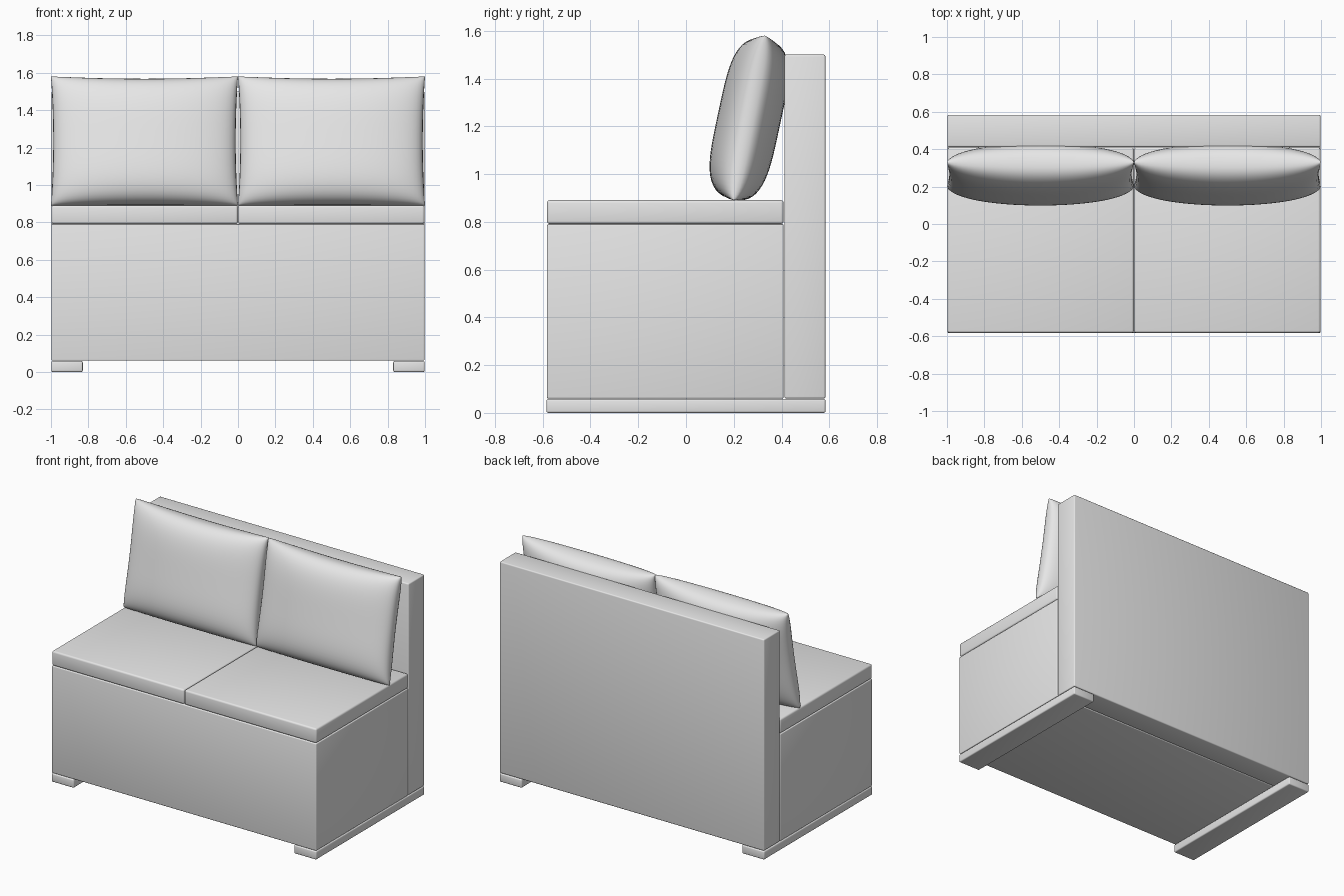
import bpy, bmesh, math
from mathutils import Matrix

if "Cube" in bpy.data.objects:
    bpy.data.objects.remove(bpy.data.objects["Cube"])

grey = bpy.data.materials.new("light grey")
grey.diffuse_color = (0.8, 0.8, 0.8, 1)
grey.use_nodes = True
grey.node_tree.nodes["Principled BSDF"].inputs["Base Color"].default_value = grey.diffuse_color


def finish(name, bm):
    bmesh.ops.recalc_face_normals(bm, faces=bm.faces)
    for f in bm.faces:
        f.smooth = True
    me = bpy.data.meshes.new(name)
    bm.to_mesh(me)
    bm.free()
    me.materials.append(grey)
    ob = bpy.data.objects.new(name, me)
    bpy.context.collection.objects.link(ob)
    return ob


def box(name, x, y, z, bevel):
    """Softly rounded block from (min, max) ranges."""
    bm = bmesh.new()
    bmesh.ops.create_cube(bm, size=1)
    for v in bm.verts:
        v.co = [(a + b) / 2 + c * (b - a) for c, (a, b) in zip(v.co, (x, y, z))]
    bmesh.ops.bevel(bm, geom=bm.edges[:], offset=bevel, segments=3,
                    profile=0.5, affect='EDGES')
    return finish(name, bm)


def pillow(name, cx):
    """Stuffed pillow: two bulged sheets sharing a pinched seam, leaning back."""
    n = 32
    bm = bmesh.new()
    lean = Matrix.Translation((cx, 0.265, 1.235)) @ Matrix.Rotation(math.radians(-10.7), 4, 'X')
    sheets = []
    for side in (-1, 1):
        grid = {}
        for i in range(n + 1):
            for j in range(n + 1):
                if side == 1 and (i in (0, n) or j in (0, n)):
                    grid[i, j] = sheets[0][i, j]
                    continue
                u = math.sin(math.pi * (i / n - 0.5))
                v = math.sin(math.pi * (j / n - 0.5))
                bulge = max(0, 1 - u * u) ** 0.4 * max(0, 1 - v ** 4) ** 0.4
                # seams bow inwards between the pointed corners
                px = 0.5 * u * (1 - 0.025 * (1 - v * v))
                pinch = 0.045 if v > 0 else 0.01
                pz = 0.351 * v * (1 - pinch * (1 - u * u))
                sag = 1 - 0.06 * v * side * -1
                co = lean @ Matrix.Translation((px, side * 0.132 * bulge * sag, pz))
                grid[i, j] = bm.verts.new(co.translation)
        sheets.append(grid)
        for i in range(n):
            for j in range(n):
                bm.faces.new((grid[i, j], grid[i + 1, j], grid[i + 1, j + 1], grid[i, j + 1]))
    return finish(name, bm)


# main body
box("base", (-0.997, 0.997), (-0.582, 0.409), (0.06, 0.79), 0.006)
box("backrest", (-0.997, 0.997), (0.412, 0.584), (0.06, 1.5), 0.008)

# mirrored pairs
for side, s in (("left", -1), ("right", 1)):
    def span(a, b):
        return tuple(sorted((s * a, s * b)))
    box(side + "_runner", span(0.83, 0.998), (-0.584, 0.584), (0.0, 0.058), 0.008)
    box(side + "_seat_cushion", span(0.001, 0.997), (-0.582, 0.409), (0.791, 0.891), 0.012)
    pillow(side + "_pillow", s * 0.5)
